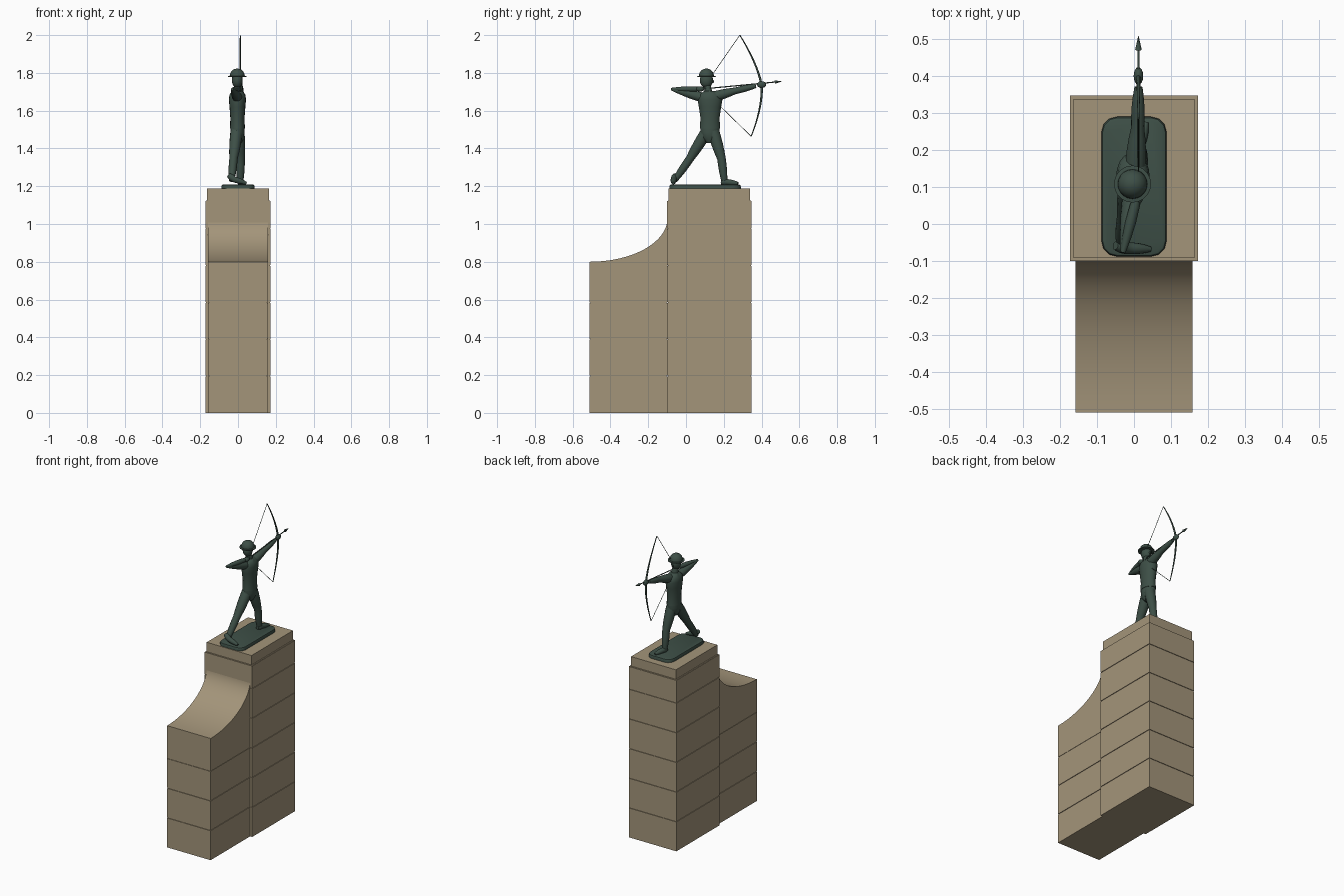
import bpy, bmesh, math
from mathutils import Vector, Matrix

if "Cube" in bpy.data.objects:
    bpy.data.objects.remove(bpy.data.objects["Cube"], do_unlink=True)


def material(name, red, green, blue):
    mat = bpy.data.materials.new(name)
    mat.use_nodes = True
    colour = (red, green, blue, 1)
    mat.diffuse_color = colour
    mat.node_tree.nodes["Principled BSDF"].inputs["Base Color"].default_value = colour
    return mat


stone = material("tan stone", 0.37, 0.3, 0.195)
bronze = material("green bronze", 0.047, 0.078, 0.062)


def finish(name, bm, mat, smooth_angle=None):
    bmesh.ops.recalc_face_normals(bm, faces=bm.faces)
    mesh = bpy.data.meshes.new(name)
    bm.to_mesh(mesh)
    bm.free()
    mesh.materials.append(mat)
    if smooth_angle:
        mesh.shade_smooth()
        mesh.set_sharp_from_angle(angle=math.radians(smooth_angle))
    part = bpy.data.objects.new(name, mesh)
    bpy.context.collection.objects.link(part)


def add_box(bm, half_width, front, back, bottom, top):
    place = Matrix.Translation((0, (front + back) / 2, (bottom + top) / 2))
    size = Matrix.Diagonal((2 * half_width, back - front, top - bottom, 1))
    bmesh.ops.create_cube(bm, size=1, matrix=place @ size)


def loft(name, stations, side=Vector((1, 0, 0)), sides=14):
    """Joins elliptical rings; each station is centre, radius along side, other radius."""
    bm = bmesh.new()
    rings = []
    last = len(stations) - 1
    for i, (centre, wide, deep) in enumerate(stations):
        along = (stations[min(i + 1, last)][0] - stations[max(i - 1, 0)][0]).normalized()
        across = (side - along * side.dot(along)).normalized()
        third = along.cross(across)
        ring = []
        for k in range(sides):
            angle = math.tau * k / sides
            offset = across * wide * math.cos(angle) + third * deep * math.sin(angle)
            ring.append(bm.verts.new(centre + offset))
        rings.append(ring)
    for lower, upper in zip(rings, rings[1:]):
        for k in range(sides):
            following = (k + 1) % sides
            bm.faces.new((lower[k], lower[following], upper[following], upper[k]))
    bm.faces.new(rings[0])
    bm.faces.new(rings[-1])
    finish(name, bm, bronze, smooth_angle=50)


def limb(name, joints, radii, swell=0.003, steps=4, **options):
    """Tapers from joint to joint with a slight swelling of muscle between them."""
    joints = [Vector(joint) for joint in joints]
    stations = [(joints[0], radii[0], radii[0])]
    for i in range(len(joints) - 1):
        for step in range(1, steps + 1):
            t = step / steps
            radius = radii[i] + (radii[i + 1] - radii[i]) * t + swell * math.sin(math.pi * t)
            stations.append((joints[i].lerp(joints[i + 1], t), radius, radius))
    loft(name, stations, **options)


def rod(name, start, end, radius, tip_radius=None):
    limb(name, [start, end], [radius, tip_radius or radius], swell=0, steps=1, sides=8)


def ball(name, centre, radii):
    bm = bmesh.new()
    shape = Matrix.Translation(centre) @ Matrix.Diagonal((*radii, 1))
    bmesh.ops.create_uvsphere(bm, u_segments=16, v_segments=10, radius=1, matrix=shape)
    finish(name, bm, bronze, smooth_angle=60)


# Stone courses separated by narrow recessed joints
course = 0.195
pillar_top = 1.125
joint_gap = 0.002
recess = 0.004
wing_front, pillar_front, pillar_back = -0.51, -0.1, 0.347
wing_half = 0.158


def stack(name, half_width, front, back, levels):
    bm = bmesh.new()
    for bottom, top in zip(levels, levels[1:]):
        add_box(bm, half_width, front, back, bottom + joint_gap * (bottom > 0), top - joint_gap)
    add_box(bm, half_width - recess, front + recess, back - recess, joint_gap, levels[-1])
    finish(name, bm, stone)


levels = [course * i for i in range(6)]
stack("pillar", 0.173, pillar_front, pillar_back, levels + [pillar_top])
stack("wing_base", wing_half, wing_front, pillar_front + joint_gap, levels[:4])
bm = bmesh.new()
add_box(bm, 0.163, pillar_front + 0.008, pillar_back - 0.009, pillar_top - recess, 1.187)
finish("pillar_cap", bm, stone)

# Wing top sweeping up to the pillar in a quarter ellipse
bm = bmesh.new()
sweep_top, sweep_rise, sweep_run = 1.03, 0.23, pillar_front + joint_gap - wing_front
profile = [(wing_front + sweep_run, levels[3]), (wing_front, levels[3])]
for k in range(17):
    angle = k / 16 * math.pi / 2
    profile.append((wing_front + sweep_run * math.sin(angle),
                    sweep_top - sweep_rise * math.cos(angle)))
face = bm.faces.new([bm.verts.new((-wing_half, y, z)) for y, z in profile])
extruded = bmesh.ops.extrude_face_region(bm, geom=[face])["geom"]
moved = [item for item in extruded if isinstance(item, bmesh.types.BMVert)]
bmesh.ops.translate(bm, vec=(2 * wing_half, 0, 0), verts=moved)
finish("wing_sweep", bm, stone, smooth_angle=30)

# Rounded bronze plinth
bm = bmesh.new()
add_box(bm, 0.088, -0.088, 0.29, 1.185, 1.209)
upright = [e for e in bm.edges if abs(e.verts[0].co.z - e.verts[1].co.z) > 0.01]
bmesh.ops.bevel(bm, geom=upright, offset=0.042, segments=3, profile=0.5, affect='EDGES')
rim = [e for e in bm.edges if all(v.co.z > 1.2 for v in e.verts)]
bmesh.ops.bevel(bm, geom=rim, offset=0.01, segments=2, profile=0.5, affect='EDGES')
finish("plinth", bm, bronze, smooth_angle=40)


# Torso: the chest faces sideways, so it is broad along y and thin along x
def trunk(name, profile):
    loft(name, [(Vector((-0.003, 0.127, height)), 0.012 + breadth / 2, breadth)
                for height, breadth in profile], sides=18)


trunk("hips", [(1.43, 0.02), (1.455, 0.045), (1.485, 0.052), (1.52, 0.05)])
trunk("jacket", [(1.505, 0.055), (1.56, 0.051), (1.62, 0.06), (1.66, 0.067),
                 (1.685, 0.06), (1.705, 0.03)])
limb("neck", [(0, 0.12, 1.69), (-0.004, 0.11, 1.75)], [0.022, 0.017], swell=0)

# Legs and boots
limb("front_leg", [(0.002, 0.145, 1.49), (0.013, 0.188, 1.345), (0.012, 0.204, 1.22)],
     [0.032, 0.023, 0.015])
limb("rear_leg", [(-0.008, 0.11, 1.49), (-0.024, 0.02, 1.345), (-0.034, -0.06, 1.23)],
     [0.032, 0.022, 0.014])
boot_radii = [0.012, 0.016, 0.007]
limb("front_boot", [(0.01, 0.186, 1.222), (0.016, 0.22, 1.222), (0.033, 0.275, 1.215)], boot_radii)
limb("rear_boot", [(-0.05, -0.058, 1.258), (-0.02, -0.065, 1.236), (0.045, -0.068, 1.216)],
     boot_radii, side=Vector((0, 1, 0)))

# Bow arm held straight out, drawing arm folded back toward the cheek
aim_x = 0.012
grip = Vector((aim_x, 0.4, 1.738))
nock = Vector((aim_x, 0.087, 1.715))
elbow = Vector((-0.03, -0.077, 1.714))
wrist = grip - Vector((0, 0.03, 0.007))
limb("bow_arm", [(0.003, 0.14, 1.672), (0.01, 0.26, 1.705), wrist], [0.028, 0.018, 0.011])
ball("bow_hand", grip, (0.013, 0.024, 0.018))
limb("draw_upper_arm", [(0, 0.105, 1.665), elbow], [0.027, 0.007], swell=0.005)
limb("draw_forearm", [elbow, nock], [0.007, 0.01], swell=0.006)
ball("draw_hand", nock - Vector((0, 0.012, 0)), (0.013, 0.022, 0.014))

# Head looking toward the target, and a brimmed hat
head = Vector((-0.004, 0.108, 1.762))
ball("head", head, (0.029, 0.035, 0.042))
ball("nose", head + Vector((0, 0.034, -0.008)), (0.005, 0.006, 0.008))
brim_radius, dome_radius, brim_height = 0.05, 0.04, 0.015
hat = [(brim_height, brim_radius), (brim_height + 0.005, brim_radius)]
for k in range(7):
    angle = k / 6 * math.radians(85)
    hat.append((brim_height + 0.006 + dome_radius * math.sin(angle), dome_radius * math.cos(angle)))
loft("hat", [(head + Vector((0, 0, height)), radius, radius) for height, radius in hat], sides=20)

# Bow, string and arrow
bow = []
for k in range(-8, 9):
    t = k / 8
    bend = 0.085 * abs(t) ** 1.6 + 0.03 * t
    radius = 0.0065 - 0.004 * abs(t)
    bow.append((Vector((aim_x, 0.4 - bend, 1.732 + 0.268 * t)), radius, radius))
loft("bow", bow, sides=8)
rod("upper_string", bow[-1][0], nock, 0.0015)
rod("lower_string", bow[0][0], nock, 0.0015)
arrow_tip = Vector((aim_x, 0.508, 1.755))
head_base = arrow_tip.lerp(nock, 0.09)
rod("arrow_shaft", nock, head_base, 0.003)
rod("arrow_head", head_base, arrow_tip, 0.009, tip_radius=0.0006)
